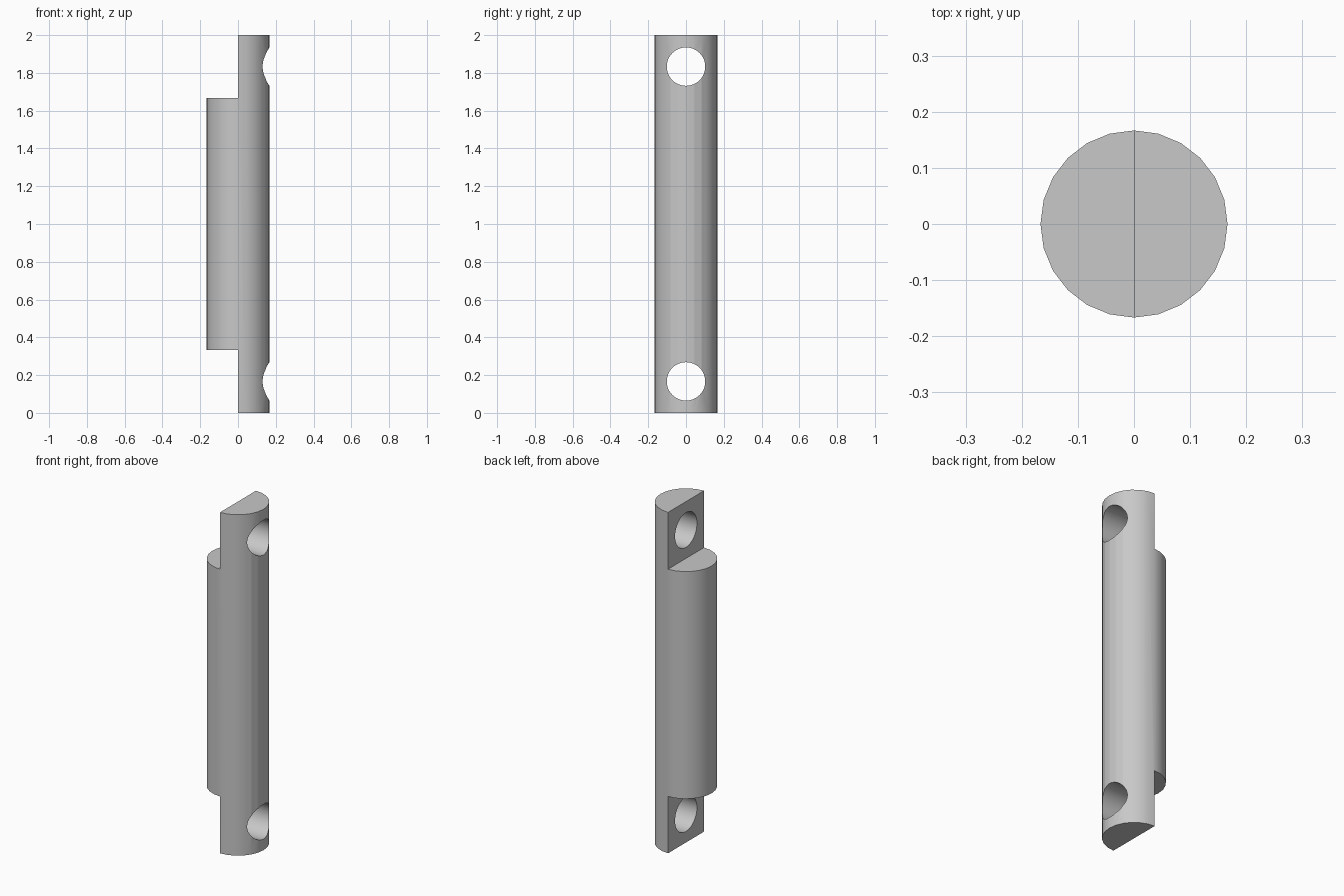
import bpy
import math

RADIUS = 0.1667
HEIGHT = 2.0
END = 1 / 3            # length of each half-round tongue
HOLE_RADIUS = 0.1017

cube = bpy.data.objects.get("Cube")
if cube:
    bpy.data.objects.remove(cube, do_unlink=True)

grey = bpy.data.materials.new("plain_grey")
grey.use_nodes = True
colour = (0.58, 0.58, 0.58, 1)
grey.diffuse_color = colour
grey.node_tree.nodes["Principled BSDF"].inputs["Base Color"].default_value = colour


def cylinder(name, sides, radius, depth, location, rotation=(0, 0, 0)):
    bpy.ops.mesh.primitive_cylinder_add(vertices=sides, radius=radius, depth=depth,
                                        location=location, rotation=rotation)
    obj = bpy.context.object
    obj.name = name
    obj.data.materials.append(grey)
    return obj


def cut(target, cutter):
    cutter.hide_render = True
    mod = target.modifiers.new("cut", 'BOOLEAN')
    mod.operation = 'DIFFERENCE'
    mod.solver = 'EXACT'
    mod.object = cutter
    bpy.context.view_layer.objects.active = target
    bpy.ops.object.modifier_apply(modifier=mod.name)
    bpy.data.objects.remove(cutter, do_unlink=True)


# Round bar
pin = cylinder("lap_jointed_pin", 24, RADIUS, HEIGHT, (0, 0, HEIGHT / 2))

for side in (-1, 1):
    # Half-round notch at each end, leaving a flat-backed tongue
    middle = HEIGHT / 2 + side * (HEIGHT / 2 - END + 0.5)
    bpy.ops.mesh.primitive_cube_add(size=1, location=(-0.5, 0, middle))
    notch = bpy.context.object
    notch.data.materials.append(grey)
    cut(pin, notch)

    # Cross hole through the tongue
    hole_z = HEIGHT / 2 + side * (HEIGHT / 2 - END / 2)
    cut(pin, cylinder("hole_cutter", 48, HOLE_RADIUS, 1, (0, 0, hole_z),
                      (0, math.pi / 2, 0)))

# Smooth round sides, crisp edges
bpy.ops.object.select_all(action='DESELECT')
pin.select_set(True)
bpy.context.view_layer.objects.active = pin
bpy.ops.object.shade_smooth_by_angle(angle=math.radians(30))
